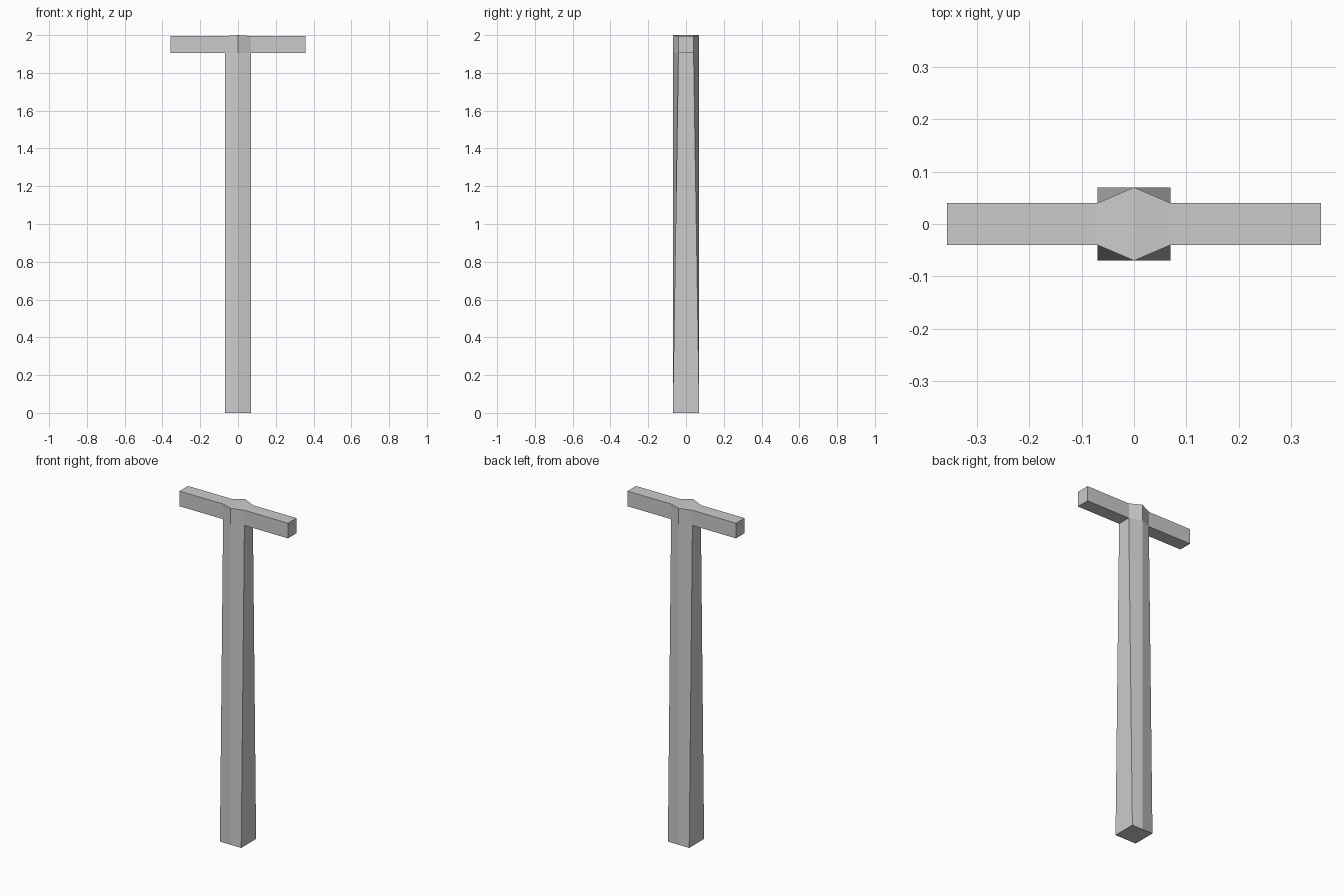
import bpy, bmesh

if "Cube" in bpy.data.objects:
    bpy.data.objects.remove(bpy.data.objects["Cube"])

HALF, NARROW = 0.07, 0.04
bm = bmesh.new()


def ring(z_corner, z_mid, corner_y):
    # six-sided section: four corners plus a mid point front and back
    pts = [(-HALF, -corner_y, z_corner), (0, -HALF, z_mid), (HALF, -corner_y, z_corner),
           (HALF, corner_y, z_corner), (0, HALF, z_mid), (-HALF, corner_y, z_corner)]
    return [bm.verts.new(p) for p in pts]


# Tapering post: square foot, hexagonal head
rings = [ring(0, 0, HALF), ring(1.905, 1.905, NARROW), ring(1.995, 2.0, NARROW)]
head_sides = []
for k, (a, b) in enumerate(zip(rings, rings[1:])):
    for i in range(6):
        j = (i + 1) % 6
        f = bm.faces.new((a[i], a[j], b[j], b[i]))
        if k == 1 and i in (2, 5):
            head_sides.append(f)
bm.faces.new(rings[0][::-1])

# Top cap split along the ridge
t = rings[2]
bm.faces.new((t[1], t[2], t[3], t[4]))
bm.faces.new((t[0], t[1], t[4], t[5]))

# Cross arms extruded from the two sides of the head
for f in head_sides:
    side = 1 if f.calc_center_median().x > 0 else -1
    out = bmesh.ops.extrude_discrete_faces(bm, faces=[f])["faces"][0]
    # discrete extrusion keeps the arm joined to the head
    for v in out.verts:
        v.co.x = side * 0.357

bmesh.ops.recalc_face_normals(bm, faces=bm.faces)
mesh = bpy.data.meshes.new("t_post")
bm.to_mesh(mesh)
bm.free()
obj = bpy.data.objects.new("t_post", mesh)
bpy.context.collection.objects.link(obj)
